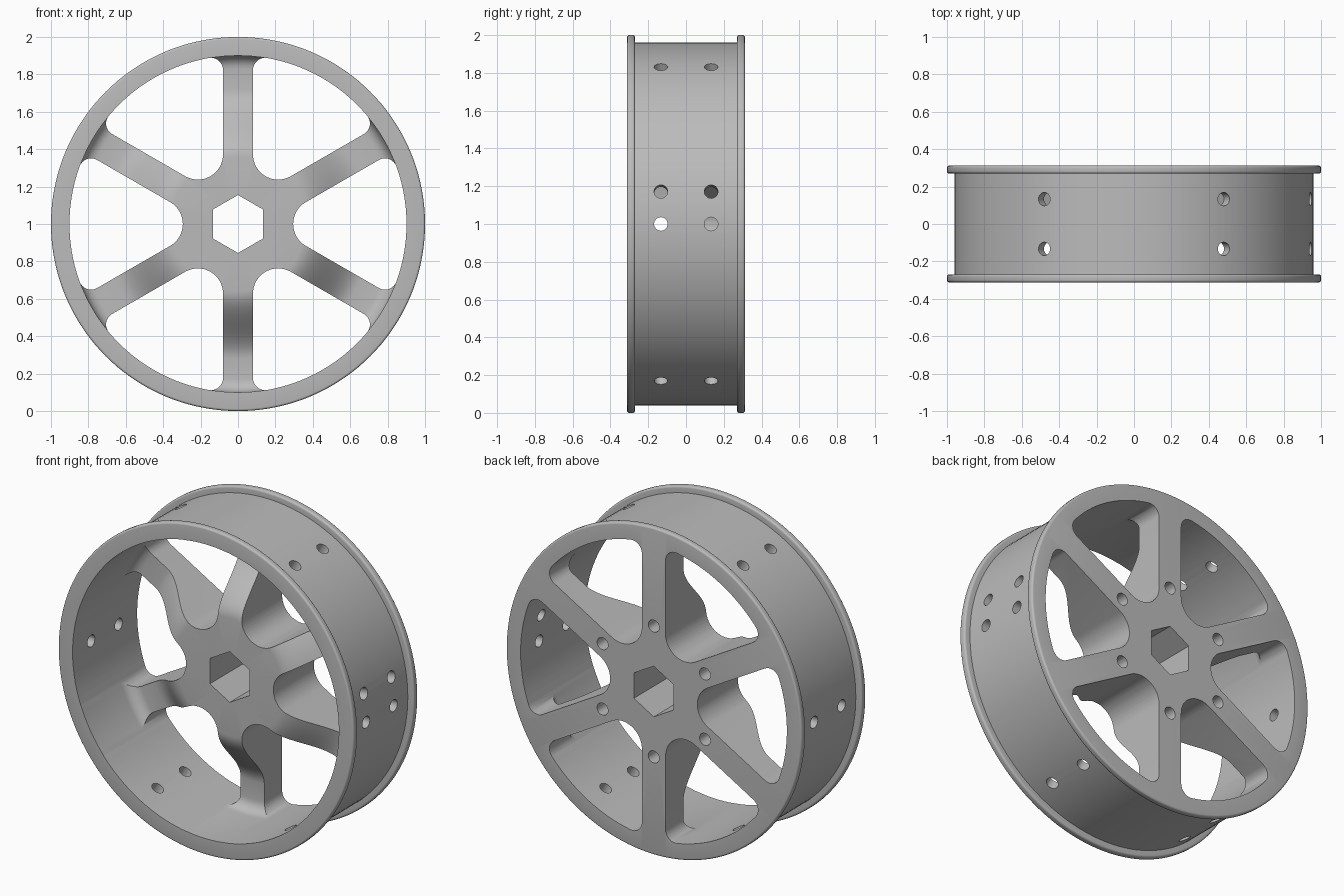
import bpy, bmesh, math
from math import sin, cos, radians, asin, degrees
from mathutils import Matrix, Vector

cube = bpy.data.objects.get("Cube")
if cube:
    bpy.data.objects.remove(cube, do_unlink=True)

HALF = 0.312        # half width of the wheel
RIM_IN = 0.9        # inside radius of the rim
BARREL = 0.96       # outside radius between the flanges
SPOKE = 0.08        # half width of a spoke
HUB_FRONT = -0.08
CENTRE = Matrix.Translation((0, 0, 1))

grey = bpy.data.materials.new("wheel_grey")
grey.use_nodes = True
colour = (0.5, 0.5, 0.5, 1)
grey.diffuse_color = colour
grey.node_tree.nodes["Principled BSDF"].inputs["Base Color"].default_value = colour


def arc(cx, cy, r, start, end, steps):
    """Points on an arc, angles in degrees."""
    angles = [radians(start + (end - start) * i / steps) for i in range(steps + 1)]
    return [(cx + r * cos(a), cy + r * sin(a)) for a in angles]


def make_object(name, bm):
    bmesh.ops.remove_doubles(bm, verts=bm.verts, dist=1e-5)
    bmesh.ops.recalc_face_normals(bm, faces=bm.faces)
    bm.transform(CENTRE)
    mesh = bpy.data.meshes.new(name)
    bm.to_mesh(mesh)
    bm.free()
    mesh.materials.append(grey)
    obj = bpy.data.objects.new(name, mesh)
    bpy.context.collection.objects.link(obj)
    return obj


def add_prism(bm, outline, y0, y1, turn=0):
    """Extrude an (x, z) outline along y, turned about the axle."""
    spin = Matrix.Rotation(radians(-turn), 4, 'Y')
    face = bm.faces.new([bm.verts.new(spin @ Vector((x, y0, z))) for x, z in outline])
    out = bmesh.ops.extrude_face_region(bm, geom=[face])
    verts = [g for g in out["geom"] if isinstance(g, bmesh.types.BMVert)]
    bmesh.ops.translate(bm, verts=verts, vec=(0, y1 - y0, 0))


# Section of the wheel as (radius, y): hub, sloped spoke face, rim, flanges
profile = [(0.1, HALF), (0.1, HUB_FRONT)]
for i in range(17):
    t = i / 16
    profile.append((0.36 + 0.36 * t, HUB_FRONT + 0.22 * t * t * (3 - 2 * t)))
profile += arc(RIM_IN - 0.07, 0.07, 0.07, 90, 0, 6)
profile.append((RIM_IN, -HALF))
edge = 0.012
flange = arc(1 - edge, HALF - edge, edge, 90, 0, 4) + arc(1 - edge, 0.27 + edge, edge, 0, -90, 4)
flange.append((BARREL, 0.27))
profile += [(r, -y) for r, y in flange]
profile += flange[::-1]

bm = bmesh.new()
loop = [bm.verts.new((r, y, 0)) for r, y in profile]
edges = [bm.edges.new((loop[i - 1], loop[i])) for i in range(len(loop))]
bmesh.ops.spin(bm, geom=loop + edges, cent=(0, 0, 0), axis=(0, 1, 0),
               angle=math.tau, steps=144, use_merge=True)
wheel = make_object("wheel", bm)

# Openings between the spokes, with rounded corners
hub_r, corner_r, reach = 0.135, 0.065, RIM_IN + 0.001
turn = 30 - degrees(asin((SPOKE + corner_r) / (reach - corner_r)))
dist = reach - corner_r
cx, cz = dist * cos(radians(turn)), dist * sin(radians(turn))
opening = arc(0, 0, reach, -turn, turn, 14)
opening += arc(cx, cz, corner_r, turn, 120, 8)[1:]
opening += arc(2 * (SPOKE + hub_r), 0, hub_r, 120, 240, 16)
opening += arc(cx, -cz, corner_r, 240, 360 - turn, 8)[:-1]

bm = bmesh.new()
for k in range(6):
    add_prism(bm, opening, -0.5, 0.5, 60 * k)
    # Blind bolt hole in the back of each spoke
    add_prism(bm, arc(0.4, 0, 0.037, 0, 345, 23), 0.1, 0.5, 60 * k + 30)
# Hexagonal axle bore
add_prism(bm, arc(0, 0, 0.155, 30, 330, 5), -0.5, 0.5)
opening_cutter = make_object("opening_cutter", bm)

# Radial holes through the rim: a pair in each gap, one extra pair
bm = bmesh.new()
for angle in [60 * k for k in range(6)] + [10.3]:
    for y in (-0.133, 0.133):
        place = (Matrix.Rotation(radians(-angle), 4, 'Y') @ Matrix.Translation((0.94, y, 0))
                 @ Matrix.Rotation(radians(90), 4, 'Y'))
        bmesh.ops.create_cone(bm, cap_ends=True, segments=24, radius1=0.036,
                              radius2=0.036, depth=0.2, matrix=place)
hole_cutter = make_object("hole_cutter", bm)

# Cut the wheel, then drop the cutters
cutters = (opening_cutter, hole_cutter)
for cutter in cutters:
    cutter.hide_render = True
    mod = wheel.modifiers.new(cutter.name, 'BOOLEAN')
    mod.operation = 'DIFFERENCE'
    mod.solver = 'EXACT'
    mod.object = cutter
bpy.context.view_layer.update()
graph = bpy.context.evaluated_depsgraph_get()
cut_mesh = bpy.data.meshes.new_from_object(wheel.evaluated_get(graph))
wheel.modifiers.clear()
wheel.data = cut_mesh
for cutter in cutters:
    bpy.data.objects.remove(cutter, do_unlink=True)

bpy.ops.object.select_all(action='DESELECT')
wheel.select_set(True)
bpy.context.view_layer.objects.active = wheel
bpy.ops.object.shade_smooth_by_angle(angle=radians(30))
